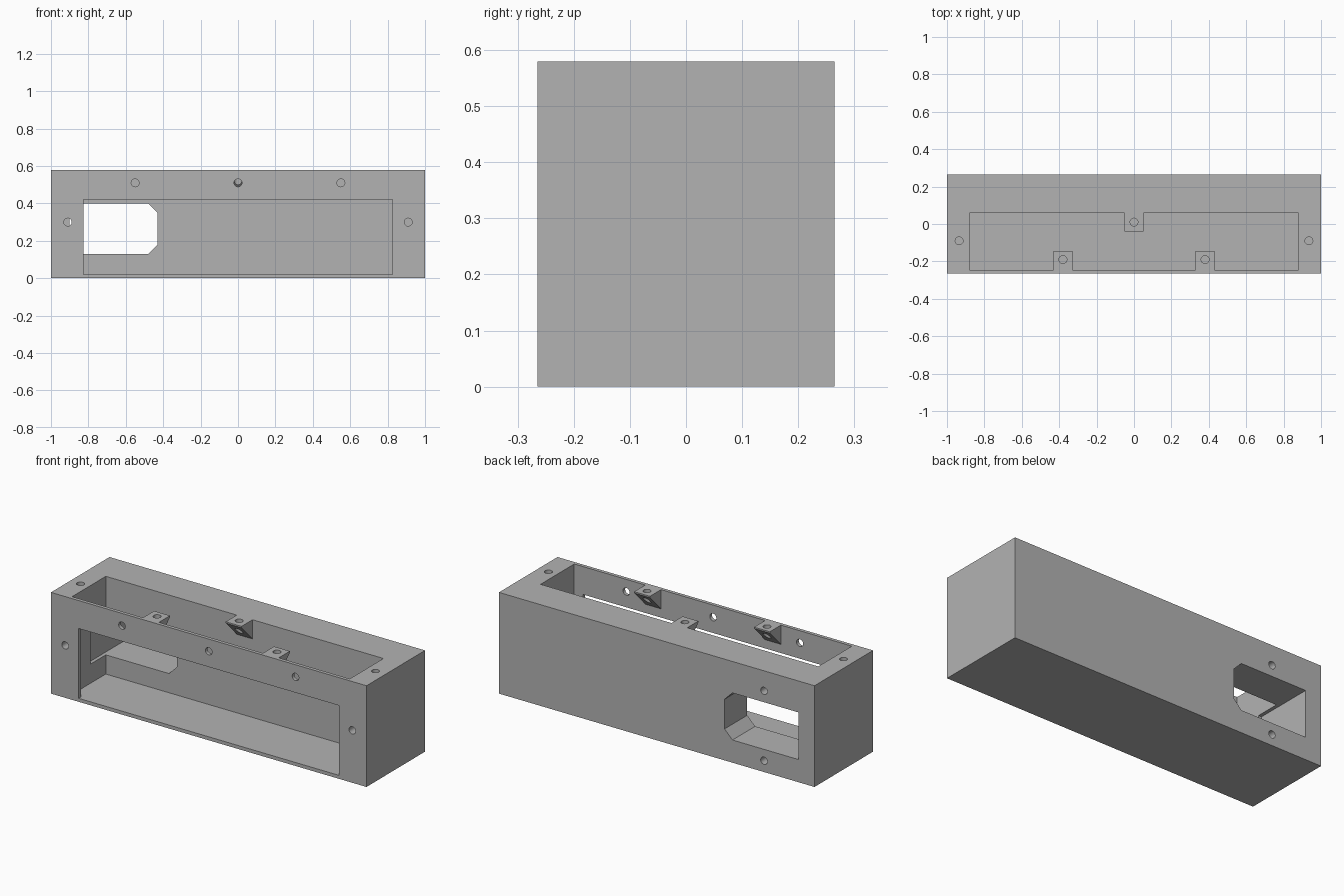
import bpy, bmesh, math
from mathutils import Matrix, Vector

if "Cube" in bpy.data.objects:
    bpy.data.objects.remove(bpy.data.objects["Cube"])

W, D, H = 1.0, 0.265, 0.58          # half width, half depth, height
RECESS_Y = -0.08                    # how far the rear port reaches inward
R = 0.021                           # screw hole radius

grey = bpy.data.materials.new("plain grey")
grey.diffuse_color = (0.45, 0.45, 0.45, 1)
grey.use_nodes = True
grey.node_tree.nodes["Principled BSDF"].inputs["Base Color"].default_value = grey.diffuse_color


def new_object(name, bm):
    bmesh.ops.recalc_face_normals(bm, faces=bm.faces)
    mesh = bpy.data.meshes.new(name)
    bm.to_mesh(mesh)
    bm.free()
    mesh.materials.append(grey)
    obj = bpy.data.objects.new(name, mesh)
    bpy.context.collection.objects.link(obj)
    return obj


def prism(name, points, shift):
    """Extrude a closed outline of 3D points along a vector."""
    bm = bmesh.new()
    face = bm.faces.new([bm.verts.new(p) for p in points])
    ext = bmesh.ops.extrude_face_region(bm, geom=[face])
    verts = [g for g in ext["geom"] if isinstance(g, bmesh.types.BMVert)]
    bmesh.ops.translate(bm, verts=verts, vec=shift)
    return new_object(name, bm)


def box(name, x0, x1, y0, y1, z0, z1):
    outline = [(x0, y0, z0), (x1, y0, z0), (x1, y1, z0), (x0, y1, z0)]
    return prism(name, outline, (0, 0, z1 - z0))


def drill(start, end):
    """Round cutter between two points."""
    a, b = Vector(start), Vector(end)
    bm = bmesh.new()
    turn = (b - a).to_track_quat('Z', 'Y').to_matrix().to_4x4()
    bmesh.ops.create_cone(bm, cap_ends=True, segments=32, radius1=R, radius2=R,
                          depth=(b - a).length,
                          matrix=Matrix.Translation((a + b) / 2) @ turn)
    return new_object("drill", bm)


def combine(target, tool, operation):
    mod = target.modifiers.new(operation.lower(), 'BOOLEAN')
    mod.operation = operation
    mod.solver = 'EXACT'
    mod.object = tool
    bpy.context.view_layer.objects.active = target
    bpy.ops.object.modifier_apply(modifier=mod.name)
    bpy.data.objects.remove(tool, do_unlink=True)


# Solid block, hollowed from the top
housing = box("housing", -W, W, -D, D, 0, H)
combine(housing, box("cavity", -0.88, 0.88, -0.245, 0.06, 0.02, H + 0.1), 'DIFFERENCE')

# Front window
combine(housing, box("window", -0.825, 0.825, -D - 0.1, -0.2, 0.02, 0.42), 'DIFFERENCE')

# Rear port with two chamfered corners
port = [(-0.9, 0.13), (-0.48, 0.13), (-0.43, 0.18), (-0.43, 0.35), (-0.48, 0.4), (-0.9, 0.4)]
combine(housing, prism("port", [(x, RECESS_Y, z) for x, z in port], (0, 0.5, 0)), 'DIFFERENCE')

# Wedge-shaped screw tabs: (x, wall y, direction away from wall)
for x, wall, out in ((0, 0.06, -1), (-0.38, -0.245, 1), (0.38, -0.245, 1)):
    side = [(wall - out * 0.01, H), (wall + out * 0.1, H), (wall + out * 0.1, H - 0.008),
            (wall, H - 0.11), (wall - out * 0.01, H - 0.11)]
    tab = prism("tab", [(x - 0.05, y, z) for y, z in side], (0.1, 0, 0))
    combine(housing, tab, 'UNION')

# Screw holes in the tabs and the end blocks, from above
for x, y, depth in ((0, 0.01, 0.13), (-0.38, -0.19, 0.13), (0.38, -0.19, 0.13),
                    (-0.935, -0.09, 0.2), (0.935, -0.09, 0.2)):
    combine(housing, drill((x, y, H + 0.05), (x, y, H - depth)), 'DIFFERENCE')

# Screw holes in the front
for x, z, depth in ((-0.55, 0.51, 0.05), (0, 0.51, 0.05), (0.55, 0.51, 0.05),
                    (-0.91, 0.3, 0.2), (0.91, 0.3, 0.2)):
    combine(housing, drill((x, -D - 0.05, z), (x, -D + depth, z)), 'DIFFERENCE')

# Blind screw holes above and below the rear port
for z in (0.065, 0.465):
    combine(housing, drill((-0.68, D + 0.05, z), (-0.68, D - 0.15, z)), 'DIFFERENCE')

# Flat walls, smooth hole walls
housing.select_set(True)
bpy.context.view_layer.objects.active = housing
bpy.ops.object.shade_smooth_by_angle(angle=math.radians(30))
